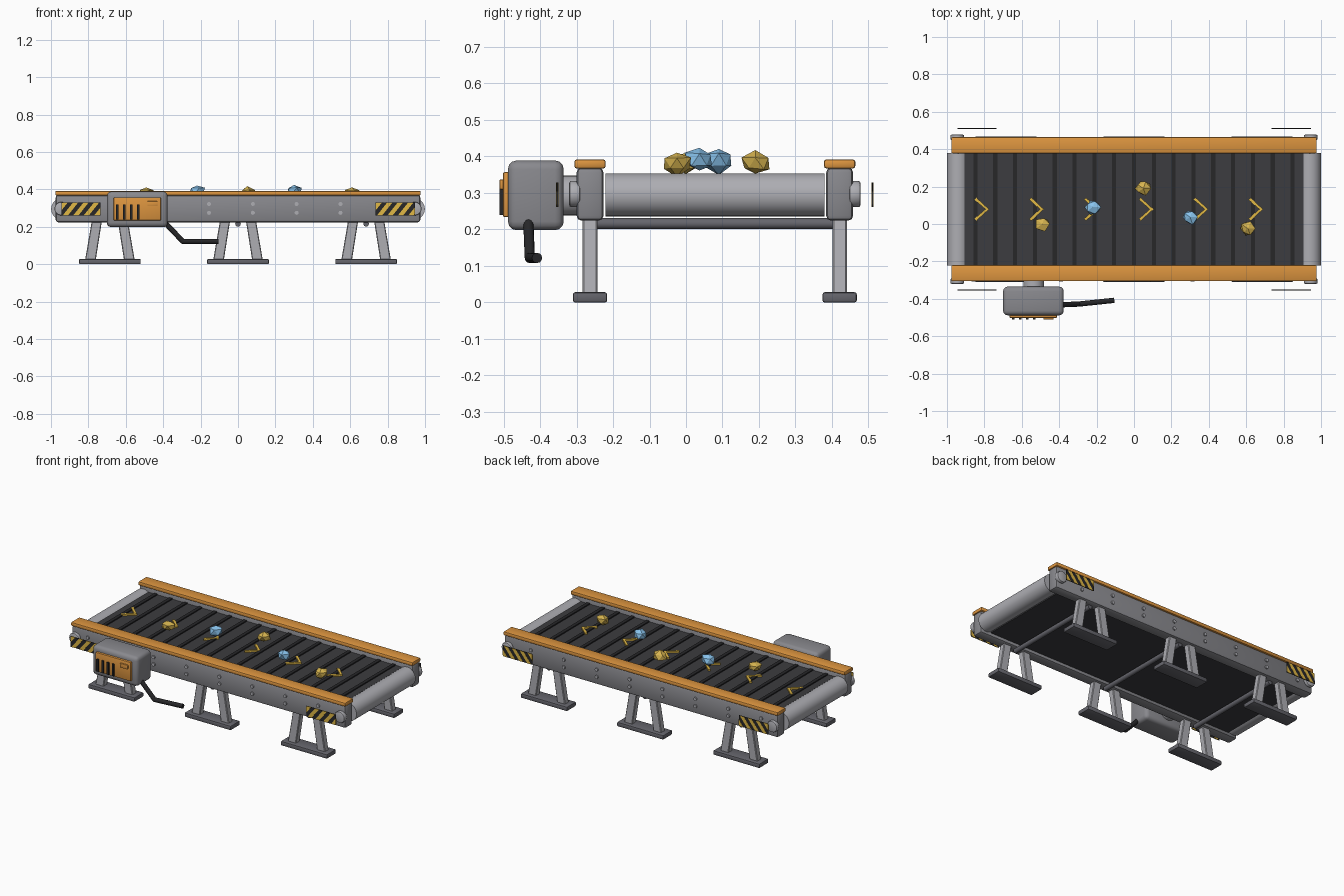
import bpy, bmesh, math, random
from mathutils import Vector

if "Cube" in bpy.data.objects:
    bpy.data.objects.remove(bpy.data.objects["Cube"])

random.seed(4)
YC = 0.079          # centre line of the conveyor bed
SIDES = (("front", -1), ("back", 1))


def material(name, r, g, b):
    m = bpy.data.materials.new(name)
    m.diffuse_color = (r, g, b, 1)
    m.use_nodes = True
    m.node_tree.nodes["Principled BSDF"].inputs["Base Color"].default_value = m.diffuse_color
    return m


ORANGE = material("orange_paint", 0.72, 0.30, 0.05)
RUBBER = material("rubber", 0.045, 0.045, 0.05)
RIB = material("rib_rubber", 0.02, 0.02, 0.022)
STEEL = material("dark_steel", 0.13, 0.13, 0.15)
MID = material("mid_steel", 0.25, 0.25, 0.27)
LIGHT = material("light_steel", 0.42, 0.42, 0.45)
YELLOW = material("yellow_paint", 0.75, 0.48, 0.06)
GOLD = material("gold_ore", 0.68, 0.46, 0.08)
BLUE = material("blue_crystal", 0.25, 0.55, 0.85)


def finish(name, bm, mat, smooth=False):
    me = bpy.data.meshes.new(name)
    bmesh.ops.recalc_face_normals(bm, faces=bm.faces)
    bm.to_mesh(me)
    bm.free()
    ob = bpy.data.objects.new(name, me)
    bpy.context.collection.objects.link(ob)
    me.materials.append(mat)
    if smooth:
        bpy.ops.object.select_all(action='DESELECT')
        ob.select_set(True)
        bpy.context.view_layer.objects.active = ob
        bpy.ops.object.shade_smooth_by_angle(angle=math.radians(35))
    return ob


def box(name, x, y, z, mat, bevel=0.0, segs=2):
    """Box from (min, max) pairs on each axis."""
    bm = bmesh.new()
    bmesh.ops.create_cube(bm, size=1)
    for v in bm.verts:
        v.co = [(a + b) / 2 + c * (b - a) for c, (a, b) in zip(v.co, (x, y, z))]
    if bevel:
        bmesh.ops.bevel(bm, geom=bm.edges[:], offset=bevel, segments=segs,
                        profile=0.5, affect='EDGES')
    return finish(name, bm, mat, bool(bevel))


def rod(name, p, q, r, mat, n=24, bevel=0.0):
    """Cylinder between two points."""
    p, q = Vector(p), Vector(q)
    bm = bmesh.new()
    bmesh.ops.create_cone(bm, cap_ends=True, segments=n, radius1=r, radius2=r,
                          depth=(q - p).length)
    if bevel:
        rim = [e for e in bm.edges if abs(e.verts[0].co.z - e.verts[1].co.z) < 1e-5]
        bmesh.ops.bevel(bm, geom=rim, offset=bevel, segments=2, profile=0.5, affect='EDGES')
    rot = (q - p).to_track_quat('Z', 'Y')
    for v in bm.verts:
        v.co = rot @ v.co + (p + q) / 2
    return finish(name, bm, mat, True)


def prism(name, pts, axis, lo, hi, mat, clip=None, bevel=0.0):
    """Flat outline extruded along y or z, optionally clipped to an x range."""
    bm = bmesh.new()
    place = (lambda a, b: (a, lo, b)) if axis == 'y' else (lambda a, b: (a, b, lo))
    face = bm.faces.new([bm.verts.new(place(*p)) for p in pts])
    if clip:
        for x, n in ((clip[0], -1), (clip[1], 1)):
            bmesh.ops.bisect_plane(bm, geom=bm.verts[:] + bm.edges[:] + bm.faces[:],
                                   plane_co=(x, 0, 0), plane_no=(n, 0, 0), clear_outer=True)
    ext = bmesh.ops.extrude_face_region(bm, geom=bm.faces[:])["geom"]
    d = (0, hi - lo, 0) if axis == 'y' else (0, 0, hi - lo)
    bmesh.ops.translate(bm, vec=d, verts=[g for g in ext if isinstance(g, bmesh.types.BMVert)])
    # close the starting side if the extrusion removed it
    holes = [e for e in bm.edges if e.is_boundary]
    if holes:
        bmesh.ops.holes_fill(bm, edges=holes)
    if bevel:
        bmesh.ops.bevel(bm, geom=bm.edges[:], offset=bevel, segments=1, affect='EDGES')
    return finish(name, bm, mat)


# belt, cross ribs and direction chevrons
box("belt", (-0.905, 0.905), (YC - 0.3, YC + 0.3), (0.24, 0.343), RUBBER)
for i in range(17):
    x = -0.848 + i * 0.106
    box(f"belt_rib_{i}", (x - 0.011, x + 0.011), (YC - 0.298, YC + 0.298), (0.34, 0.35), RIB)
for i in range(6):
    t = -0.775 + i * 0.293
    pts = [(t, YC), (t - 0.068, YC + 0.062), (t - 0.078, YC + 0.051), (t - 0.02, YC),
           (t - 0.078, YC - 0.051), (t - 0.068, YC - 0.062)]
    prism(f"belt_chevron_{i}", pts, 'z', 0.342, 0.353, YELLOW)

# end rollers
for end, s in (("left", -1), ("right", 1)):
    rod(f"{end}_roller", (s * 0.94, YC - 0.3, 0.295), (s * 0.94, YC + 0.3, 0.295),
        0.059, LIGHT, 32)

for side, sy in SIDES:
    yr = YC + sy * 0.342
    out = yr + sy * 0.037
    # side rail with its painted cap
    box(f"{side}_rail", (-0.975, 0.975), (yr - 0.037, yr + 0.037), (0.224, 0.37), MID, 0.014)
    box(f"{side}_rail_cap", (-0.977, 0.977), (yr - 0.043, yr + 0.043), (0.367, 0.392), ORANGE, 0.007)
    # bolts in two rows
    for i in range(8):
        for row, z in enumerate((0.275, 0.322)):
            x = -0.858 + i * 0.2343
            rod(f"{side}_bolt_{i}_{row}", (x, out - sy * 0.005, z), (x, out + sy * 0.008, z),
                0.011, LIGHT, 10)
    for end, sx in (("left", -1), ("right", 1)):
        # roller bearing
        rod(f"{side}_{end}_bearing", (sx * 0.945, out - sy * 0.01, 0.297),
            (sx * 0.945, out + sy * 0.02, 0.297), 0.036, LIGHT, 24, 0.006)
        # hazard plate with slanted stripes
        x0, x1 = sx * 0.84 - 0.105, sx * 0.84 + 0.105
        yp = YC + sy * 0.432
        box(f"{side}_{end}_hazard_plate", (x0, x1), (yp - 0.002, yp + 0.002), (0.261, 0.329), RIB)
        for k in range(5):
            a = x0 - 0.048 + k * 0.056
            pts = [(a, 0.261), (a + 0.028, 0.261), (a + 0.082, 0.329), (a + 0.054, 0.329)]
            prism(f"{side}_{end}_hazard_stripe_{k}", pts, 'y', yp - 0.003, yp + 0.003,
                  YELLOW, (x0, x1))
    # splayed trestle legs on long feet
    for i, x in enumerate((-0.685, 0, 0.685)):
        box(f"{side}_foot_{i}", (x - 0.165, x + 0.165), (yr - 0.047, yr + 0.047), (0, 0.028),
            STEEL, 0.006)
        for leg, s in (("left", -1), ("right", 1)):
            pts = [(x + s * 0.133, 0.02), (x + s * 0.076, 0.02),
                   (x + s * 0.042, 0.235), (x + s * 0.096, 0.235)]
            prism(f"{side}_{leg}_leg_{i}", pts, 'y', yr - 0.02, yr + 0.02, LIGHT, None, 0.004)

# tie bars between the trestles
for i, x in enumerate((-0.685, 0, 0.685)):
    rod(f"tie_bar_{i}", (x, YC - 0.34, 0.216), (x, YC + 0.34, 0.216), 0.015, STEEL, 16)

# drive motor
box("motor_housing", (-0.70, -0.376), (-0.488, -0.335), (0.198, 0.389), MID, 0.024, 3)
rod("motor_shaft", (-0.537, -0.35, 0.293), (-0.537, -0.29, 0.293), 0.055, LIGHT, 24)
box("motor_panel", (-0.665, -0.412), (-0.502, -0.475), (0.234, 0.357), ORANGE, 0.005)
for i in range(4):
    x = -0.645 + i * 0.037
    box(f"motor_vent_{i}", (x - 0.007, x + 0.007), (-0.511, -0.498), (0.24, 0.318), RIB)
box("motor_indicator", (-0.485, -0.43), (-0.511, -0.498), (0.31, 0.337), ORANGE, 0.003)

# power cable
path = [(-0.39, -0.432, 0.222), (-0.295, -0.428, 0.122), (-0.105, -0.408, 0.122)]
for i in range(2):
    rod(f"cable_{i}", path[i], path[i + 1], 0.014, RIB, 12)
bm = bmesh.new()
bmesh.ops.create_icosphere(bm, subdivisions=2, radius=0.014)
bmesh.ops.translate(bm, vec=path[1], verts=bm.verts)
finish("cable_elbow", bm, RIB, True)

# ore lumps riding on the belt
lumps = [(-0.49, 0.0, 0.381, GOLD), (0.05, 0.19, 0.381, GOLD), (0.61, -0.025, 0.381, GOLD),
         (-0.22, 0.09, 0.391, BLUE), (0.30, 0.037, 0.391, BLUE)]
for i, (x, y, z, mat) in enumerate(lumps):
    bm = bmesh.new()
    bmesh.ops.create_icosphere(bm, subdivisions=1, radius=1)
    tall = 0.036 if mat is BLUE else 0.032
    for v in bm.verts:
        k = random.uniform(0.8, 1.2)
        v.co = (x + v.co.x * 0.043 * k, y + v.co.y * 0.04 * k, z + v.co.z * tall * k)
    finish(f"{'crystal' if mat is BLUE else 'ore'}_{i}", bm, mat)
